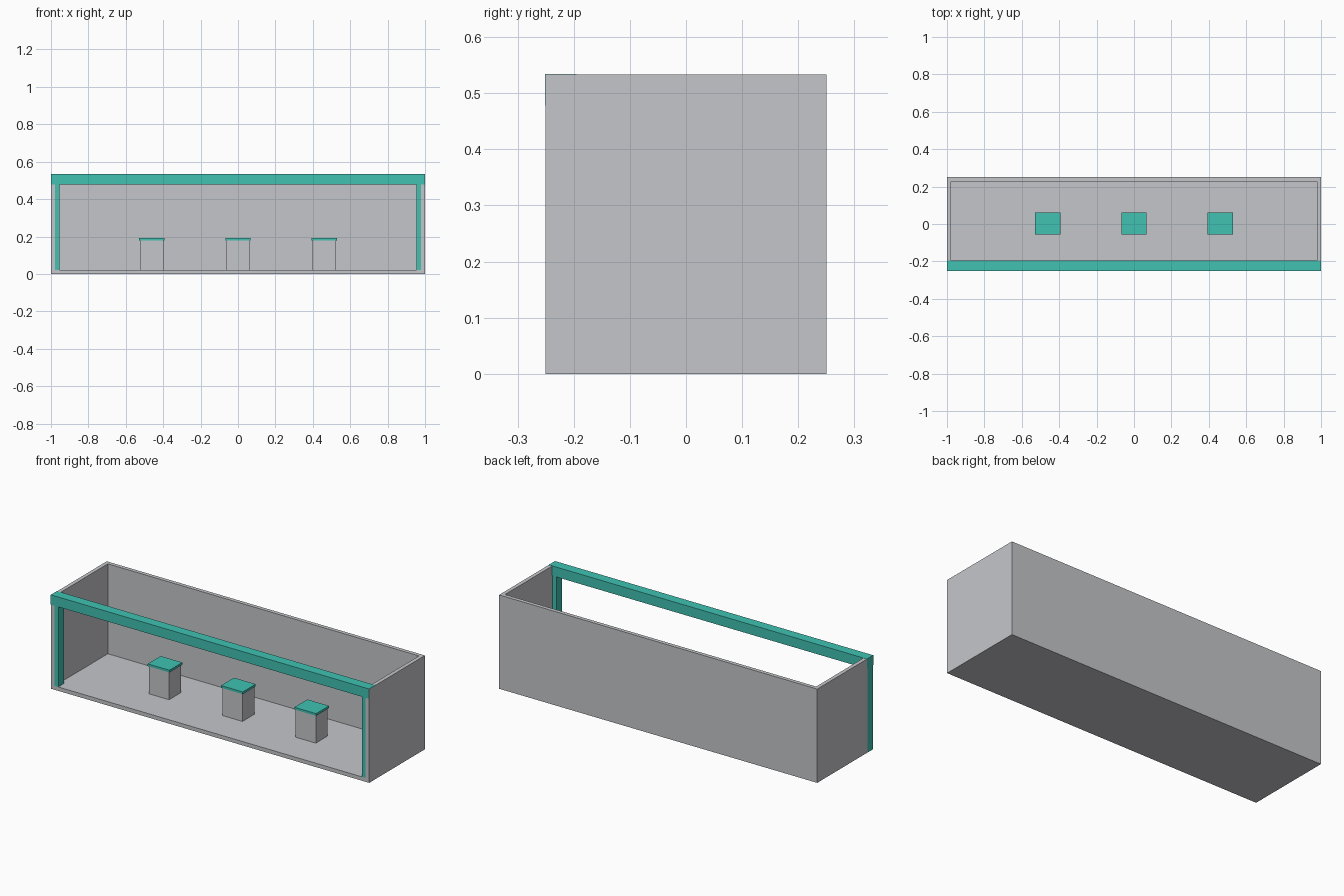
import bpy
import bmesh

if "Cube" in bpy.data.objects:
    bpy.data.objects.remove(bpy.data.objects["Cube"])


def material(name, rgb):
    m = bpy.data.materials.new(name)
    m.diffuse_color = (*rgb, 1)
    m.use_nodes = True
    m.node_tree.nodes["Principled BSDF"].inputs["Base Color"].default_value = m.diffuse_color
    return m


GREY = material("light grey", (0.56, 0.565, 0.59))
TEAL = material("teal", (0.052, 0.54, 0.45))


def box(name, x, y, z, mat):
    """Box spanning the (min, max) ranges x, y and z."""
    bm = bmesh.new()
    bmesh.ops.create_cube(bm, size=1)
    for v in bm.verts:
        v.co = [r[0] if c < 0 else r[1] for c, r in zip(v.co, (x, y, z))]
    mesh = bpy.data.meshes.new(name)
    bm.to_mesh(mesh)
    bm.free()
    mesh.materials.append(mat)
    obj = bpy.data.objects.new(name, mesh)
    bpy.context.collection.objects.link(obj)
    return obj


W, D, H, T = 1.0, 0.25, 0.533, 0.022  # half width, half depth, height, wall

# Open-fronted, open-topped shell: one block hollowed by an inner cutter
shell = box("display_shell", (-W, W), (-D, D), (0, H), GREY)
cutter = box("shell_cutter", (-W + T, W - T), (-D - 0.1, D - T), (T, H + 0.1), GREY)
cutter.hide_render = True
cutter.hide_viewport = True
hollow = shell.modifiers.new("hollow", "BOOLEAN")
hollow.operation = "DIFFERENCE"
hollow.solver = "EXACT"
hollow.object = cutter

# Front frame: top beam and two posts let into the side walls
box("front_beam", (-W - 0.001, W - 0.0005), (-D - 0.0015, -0.195), (0.478, H + 0.001), TEAL)
box("left_post", (-W - 0.001, -0.955), (-D + 0.0005, -0.2), (0.0005, 0.48), TEAL)
box("right_post", (0.955, W - 0.0005), (-D + 0.0005, -0.2), (0.0005, 0.48), TEAL)

# Three capped pedestals
for i, cx in enumerate((-0.461, 0, 0.461), 1):
    box(f"pedestal_{i}", (cx - 0.063, cx + 0.063), (-0.05, 0.056), (T, 0.18), GREY)
    box(f"pedestal_cap_{i}", (cx - 0.068, cx + 0.068), (-0.055, 0.061), (0.18, 0.193), TEAL)
